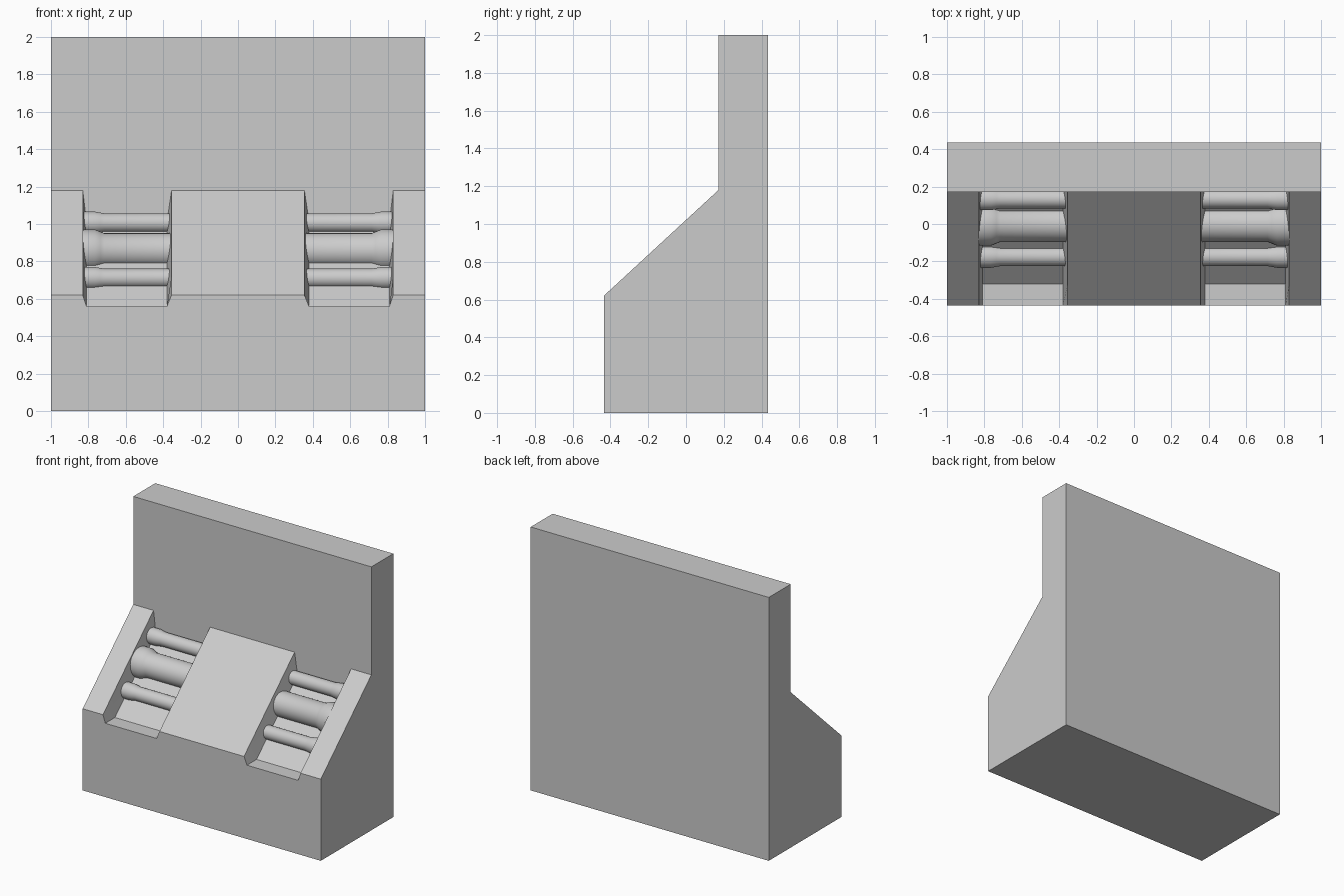
import bpy, bmesh, math

if "Cube" in bpy.data.objects:
    bpy.data.objects.remove(bpy.data.objects["Cube"])


def finish(name, bm, angle):
    bmesh.ops.recalc_face_normals(bm, faces=bm.faces)
    mesh = bpy.data.meshes.new(name)
    bm.to_mesh(mesh)
    bm.free()
    obj = bpy.data.objects.new(name, mesh)
    bpy.context.collection.objects.link(obj)
    bpy.ops.object.select_all(action='DESELECT')
    obj.select_set(True)
    bpy.context.view_layer.objects.active = obj
    bpy.ops.object.shade_smooth_by_angle(angle=math.radians(angle))
    return obj


def loft(name, rings, angle):
    bm = bmesh.new()
    loops = [[bm.verts.new(p) for p in ring] for ring in rings]
    n = len(loops[0])
    for a, b in zip(loops, loops[1:]):
        for i in range(n):
            j = (i + 1) % n
            bm.faces.new((a[i], a[j], b[j], b[i]))
    bm.faces.new(loops[0])
    bm.faces.new(loops[-1])
    return finish(name, bm, angle)


# Panel body: side profile lofted across x, dipping into two open recesses
def profile(a, b, c):
    return [(-.435, 0), (-.435, a), (-.32, b), (.172, c),
            (.172, 1.183), (.172, 2), (.435, 2), (.435, 0)]


plain = profile(.62, .726, 1.18)
recess = profile(.56, .56, 1.013)
half = [(.355, plain), (.38, recess), (.81, recess), (.83, plain), (1, plain)]
stations = [(-x, p) for x, p in reversed(half)] + half
loft("panel_body", [[(x, y, z) for y, z in p] for x, p in stations], 40)


# Rollers: half sunk in the recess floor, flared toward the outer end
def roller(name, side, y, z, r, flare):
    rings = []
    for x, rad in [(.357, r), (.715, r), (.735, r + flare * .4),
                   (.765, r + flare), (.828, r + flare)]:
        rings.append([(side * x, y + rad * math.cos(t), z + rad * math.sin(t))
                      for t in (2 * math.pi * k / 32 for k in range(32))])
    loft(name, rings, 40)


for side, label in ((-1, "left"), (1, "right")):
    roller(label + "_lower_roller", side, -.174, .710, .051, .009)
    roller(label + "_middle_roller", side, -.002, .857, .094, .020)
    roller(label + "_upper_roller", side, .134, 1.006, .051, .009)
